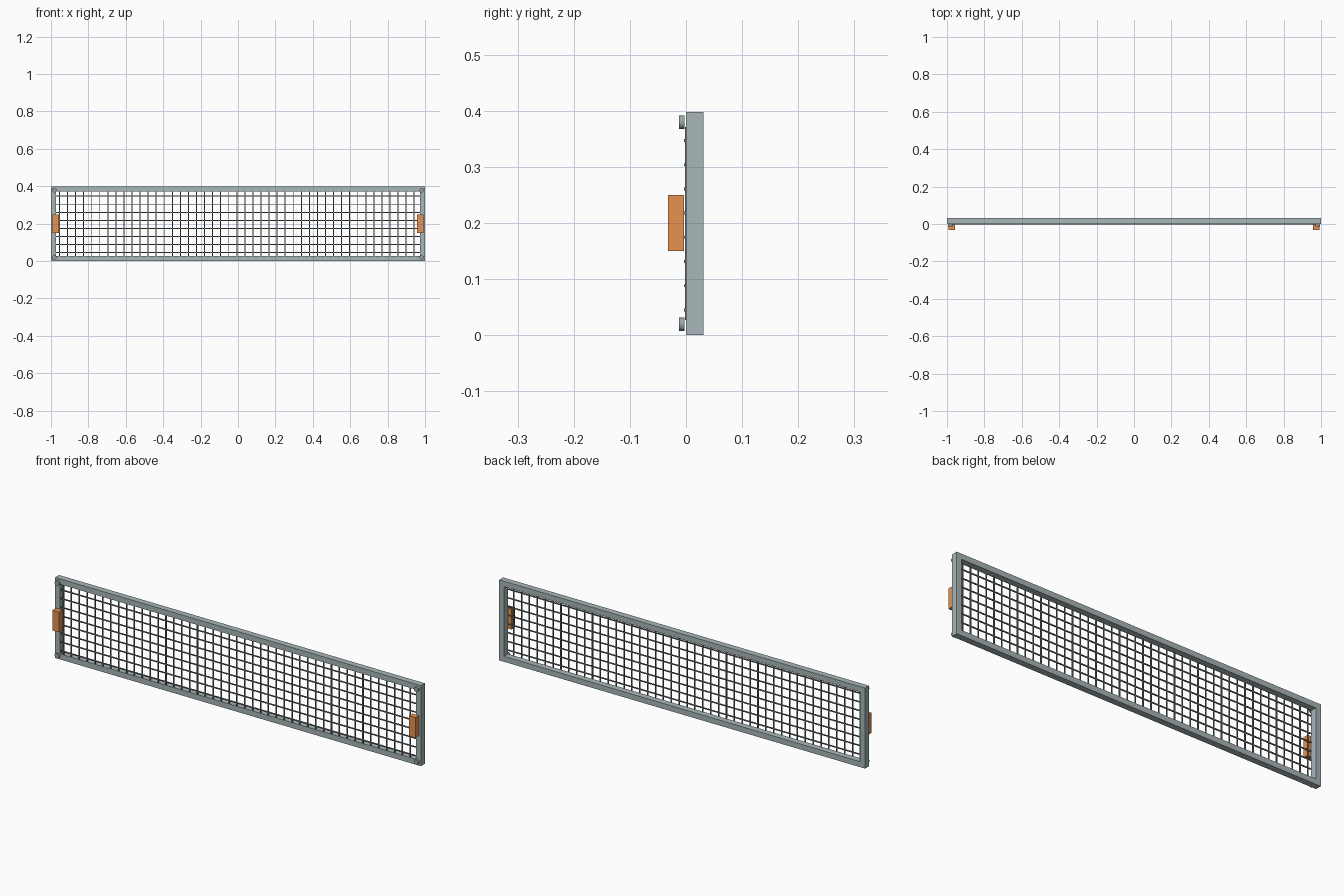
import bpy
from math import pi

cube = bpy.data.objects.get("Cube")
if cube:
    bpy.data.objects.remove(cube, do_unlink=True)


def material(name, r, g, b):
    mat = bpy.data.materials.new(name)
    mat.use_nodes = True
    mat.diffuse_color = (r, g, b, 1)
    mat.node_tree.nodes["Principled BSDF"].inputs["Base Color"].default_value = (r, g, b, 1)
    return mat


STEEL = material("grey steel", 0.39, 0.47, 0.48)
BOLT = material("bolt steel", 0.32, 0.37, 0.38)
WIRE = material("wire grey", 0.19, 0.205, 0.2)
ORANGE = material("orange", 0.78, 0.29, 0.08)


def finish(name, mat):
    obj = bpy.context.object
    obj.name = name
    obj.data.materials.append(mat)
    return obj


def box(name, low, high, mat):
    centre = [(a + b) / 2 for a, b in zip(low, high)]
    bpy.ops.mesh.primitive_cube_add(size=1, location=centre)
    obj = finish(name, mat)
    obj.scale = [b - a for a, b in zip(low, high)]
    bpy.ops.object.transform_apply(location=False, rotation=False, scale=True)
    return obj


def bolt(name, x, z):
    bpy.ops.mesh.primitive_cylinder_add(vertices=24, radius=0.012, depth=0.01,
                                        location=(x, -0.0075, z), rotation=(pi / 2, 0, 0))
    finish(name, BOLT)
    bpy.ops.object.shade_smooth_by_angle(angle=pi / 3)


def repeat(obj, count, axis, step):
    mod = obj.modifiers.new("repeat", "ARRAY")
    mod.count = count
    mod.use_relative_offset = False
    mod.use_constant_offset = True
    offset = [0, 0, 0]
    offset[axis] = step
    mod.constant_offset_displace = offset


HEIGHT, DEPTH, BAR = 0.398, 0.031, 0.027
STEP, HALF = 0.0431, 0.0025

# Rectangular frame
box("bottom_rail", (-1, 0, 0), (1, DEPTH, BAR), STEEL)
box("top_rail", (-1, 0, HEIGHT - BAR), (1, DEPTH, HEIGHT), STEEL)

# Side stiles, orange latch blocks and corner bolt heads
for side, s in (("left", 1), ("right", -1)):
    x0, x1 = sorted((s, s * (1 - BAR)))
    box(side + "_stile", (x0, 0, BAR), (x1, DEPTH, HEIGHT - BAR), STEEL)
    x0, x1 = sorted((s * 0.957, s * 0.992))
    box(side + "_latch_block", (x0, -0.032, 0.15), (x1, -0.004, 0.25), ORANGE)
    bolt(side + "_bottom_bolt", s * 0.982, 0.019)
    bolt(side + "_top_bolt", s * 0.982, HEIGHT - 0.019)

# Square wire mesh set into the front of the opening
x = -0.9545
upright = box("upright_wires", (x - HALF, -0.002, BAR), (x + HALF, 0.003, HEIGHT - BAR), WIRE)
repeat(upright, 45, 0, STEP)
z = 0.045
level = box("level_wires", (BAR - 1, -0.004, z - HALF), (1 - BAR, 0.001, z + HALF), WIRE)
repeat(level, 8, 2, STEP)
